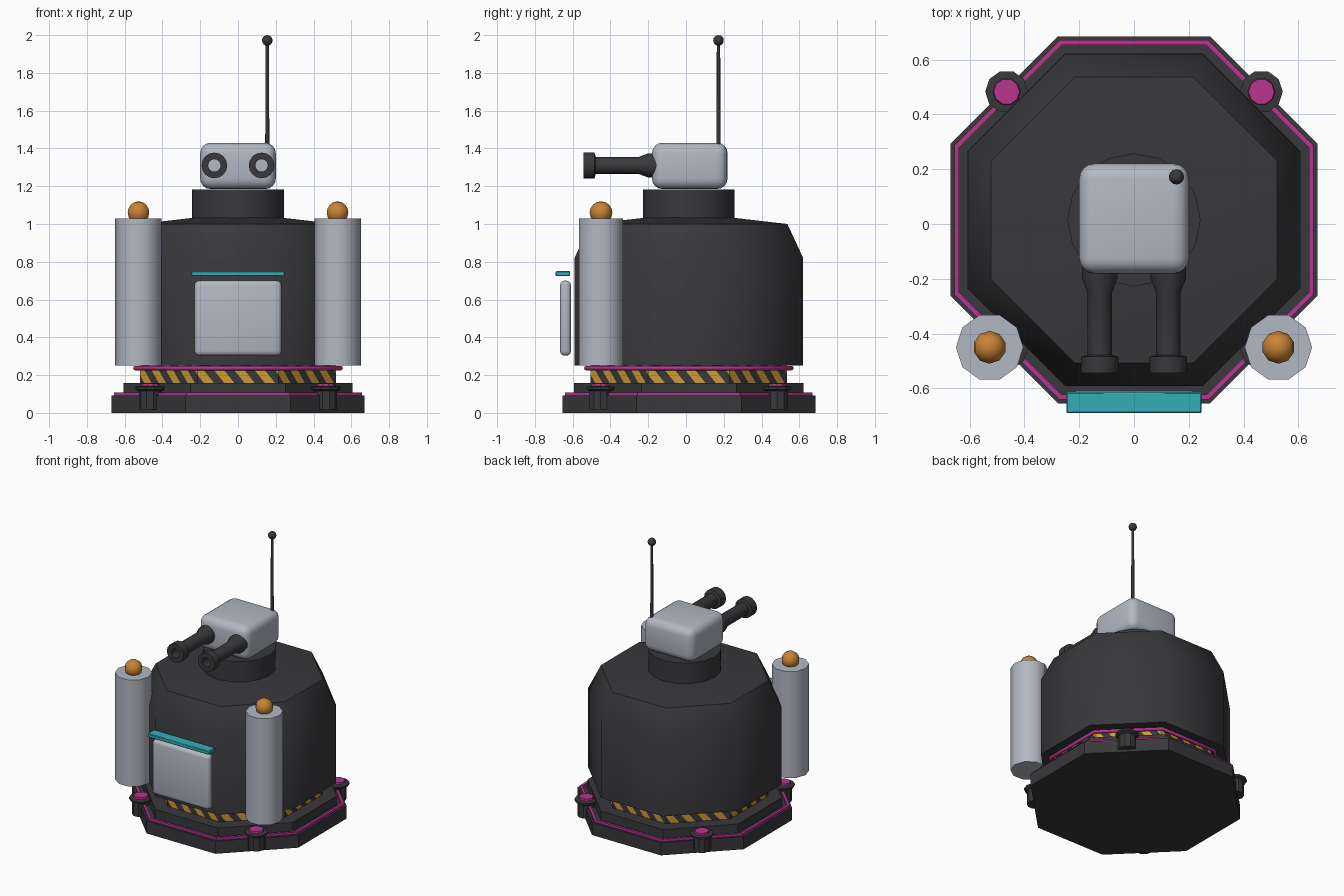
import bpy, bmesh, math
from mathutils import Vector, Matrix

if "Cube" in bpy.data.objects:
    bpy.data.objects.remove(bpy.data.objects["Cube"])

CY = 0.015                      # centre line of the tower in y
K = math.cos(math.pi / 8)       # octagon apothem / circumradius


def material(name, r, g, b):
    m = bpy.data.materials.new(name)
    m.diffuse_color = (r, g, b, 1)
    m.use_nodes = True
    m.node_tree.nodes["Principled BSDF"].inputs["Base Color"].default_value = m.diffuse_color
    return m


DARK = material("charcoal", 0.040, 0.040, 0.045)
LIGHT = material("light grey", 0.45, 0.48, 0.54)
PINK = material("magenta", 0.47, 0.035, 0.27)
CYAN = material("teal", 0.036, 0.42, 0.47)
ORANGE = material("amber", 0.58, 0.23, 0.035)
YELLOW = material("hazard yellow", 0.62, 0.33, 0.03)


def finish(name, bm, mats, angle=30):
    bmesh.ops.recalc_face_normals(bm, faces=bm.faces[:])
    me = bpy.data.meshes.new(name)
    bm.to_mesh(me)
    bm.free()
    ob = bpy.data.objects.new(name, me)
    bpy.context.collection.objects.link(ob)
    for m in mats:
        me.materials.append(m)
    bpy.ops.object.select_all(action='DESELECT')
    ob.select_set(True)
    bpy.context.view_layer.objects.active = ob
    bpy.ops.object.shade_smooth_by_angle(angle=math.radians(angle))
    return ob


def lathe(name, profile, sides, loc, mats, angle=30, turn=0.0, closed=False, rot=None, rule=None):
    """Revolve (radius, height) points round the z axis; cap open ends."""
    bm = bmesh.new()
    rings = []
    for r, z in profile:
        if r == 0:
            rings.append([bm.verts.new((0, 0, z))] * sides)
        else:
            a = [turn + 2 * math.pi * i / sides for i in range(sides)]
            rings.append([bm.verts.new((r * math.cos(t), r * math.sin(t), z)) for t in a])
    pairs = list(zip(rings, rings[1:])) + ([(rings[-1], rings[0])] if closed else [])
    for p, q in pairs:
        for i in range(sides):
            j = (i + 1) % sides
            bm.faces.new(list(dict.fromkeys((p[i], p[j], q[j], q[i]))))
    if not closed:
        for ring, (r, z) in ((rings[0], profile[0]), (rings[-1], profile[-1])):
            if r > 0:
                bm.faces.new(ring)
    if rule:
        for f in bm.faces:
            f.material_index = rule(f.calc_center_median())
    bm.transform(Matrix.Translation(loc) @ (rot or Matrix()))
    return finish(name, bm, mats, angle)


def octagon(name, profile, mat, angle=30, closed=False):
    """Octagonal part with flats on the axes; radii are apothems."""
    return lathe(name, [(a / K, z) for a, z in profile], 8, (0, CY, 0), [mat],
                 angle, math.pi / 8, closed)


def box(name, lo, hi, mat, bevel=0.0, segments=3):
    lo, hi = Vector(lo), Vector(hi)
    bm = bmesh.new()
    bmesh.ops.create_cube(bm, size=1)
    bm.transform(Matrix.Translation((lo + hi) / 2) @ Matrix.Diagonal((*(hi - lo), 1)))
    if bevel:
        bmesh.ops.bevel(bm, geom=bm.edges[:], offset=bevel, segments=segments,
                        profile=0.5, affect='EDGES')
    return finish(name, bm, [mat], 40)


def ball(name, loc, r, u, v, mat, angle=30):
    bm = bmesh.new()
    bmesh.ops.create_uvsphere(bm, u_segments=u, v_segments=v, radius=r)
    bm.transform(Matrix.Translation(loc))
    return finish(name, bm, [mat], angle)


# Stepped base with its trim rings
octagon("base_plate", [(0.67, 0), (0.67, 0.092)], DARK)
octagon("base_step", [(0.607, 0.092), (0.607, 0.157)], DARK)
octagon("lower_trim", [(0.638, 0.088), (0.656, 0.088), (0.656, 0.108), (0.638, 0.108)],
        PINK, closed=True)
octagon("upper_trim", [(0.531 + 0.024 * (0.5 + 0.5 * math.cos(t)), 0.237 + 0.012 * math.sin(t))
                       for t in [math.pi * i / 4 for i in range(8)]], PINK, 50, True)


def hazard_band():
    """Octagonal band cut into slanted stripes."""
    a, z0, z1 = 0.52, 0.157, 0.252
    half = 2 * a * math.tan(math.pi / 8) / 8
    slant = 0.8
    bm = bmesh.new()
    for k in range(8):
        ang = k * math.pi / 4
        n = Vector((math.cos(ang), math.sin(ang), 0))
        t = Vector((-n.y, n.x, 0))
        q = [bm.verts.new(n * a + t * s * 4 * half + Vector((0, 0, z)))
             for s, z in ((-1, z0), (1, z0), (1, z1), (-1, z1))]
        faces = [bm.faces.new(q)]
        d = t + Vector((0, 0, slant))
        for i in range(-5, 9):
            geom = set(faces)
            for f in faces:
                geom.update(f.edges)
                geom.update(f.verts)
            out = bmesh.ops.bisect_plane(bm, geom=list(geom), dist=1e-6,
                                         plane_co=t * (i * half), plane_no=d)
            faces = [g for g in out['geom'] if isinstance(g, bmesh.types.BMFace)]
        for f in faces:
            f.material_index = math.floor(f.calc_center_median().dot(d) / half) % 2
    bm.transform(Matrix.Translation((0, CY, 0)))
    finish("hazard_band", bm, [DARK, YELLOW])


hazard_band()

# Main body with sloped shoulder and shallow roof, then the turret neck
octagon("body", [(0.605, 0.252), (0.605, 0.82), (0.522, 1.0), (0, 1.06)], DARK, 50)
lathe("turret_neck", [(0.243, 1.03), (0.243, 1.182)], 16, (0, CY, 0), [DARK])

# Turret head
box("turret_head", (-0.2, -0.18, 1.185), (0.2, 0.22, 1.43), LIGHT, 0.055, 4)

# Parts mirrored left and right
forward = Matrix.Rotation(math.pi / 2, 4, 'X')
for side, s in (("left", -1), ("right", 1)):
    # Hollow gun barrel pointing forwards
    lathe(side + "_barrel",
          [(0.064, 0.15), (0.064, 0.2), (0.045, 0.25), (0.045, 0.478), (0.068, 0.484),
           (0.068, 0.543), (0.033, 0.543), (0.033, 0.15)],
          16, (s * 0.125, 0, 1.31), [DARK], 35, closed=True, rot=forward)
    # Side column with lamp
    lathe(side + "_column", [(0.123, 0.252), (0.123, 1.028)], 10,
          (s * 0.527, -0.45, 0), [LIGHT], 40)
    ball(side + "_lamp", (s * 0.527, -0.45, 1.06), 0.06, 10, 8, ORANGE, 40)
    # Base studs with magenta caps
    for end, e in (("front", -1), ("back", 1)):
        lathe(f"{side}_{end}_stud",
              [(0.06, 0.018), (0.06, 0.115), (0.078, 0.125), (0.078, 0.138), (0.05, 0.142),
               (0.047, 0.155)],
              10, (s * 0.465, CY + e * 0.468, 0), [DARK, PINK],
              rule=lambda c: int(c.z > 0.141))

# Antenna
lathe("antenna_rod", [(0.011, 1.40), (0.009, 1.97)], 8, (0.155, 0.172, 0), [DARK], 50)
ball("antenna_tip", (0.155, 0.172, 1.972), 0.028, 12, 8, DARK, 50)

# Front panel and its awning
box("front_panel", (-0.23, -0.667, 0.303), (0.23, -0.609, 0.70), LIGHT, 0.024)
box("awning", (-0.247, -0.69, 0.724), (0.247, -0.614, 0.75), CYAN, 0.004, 1)
